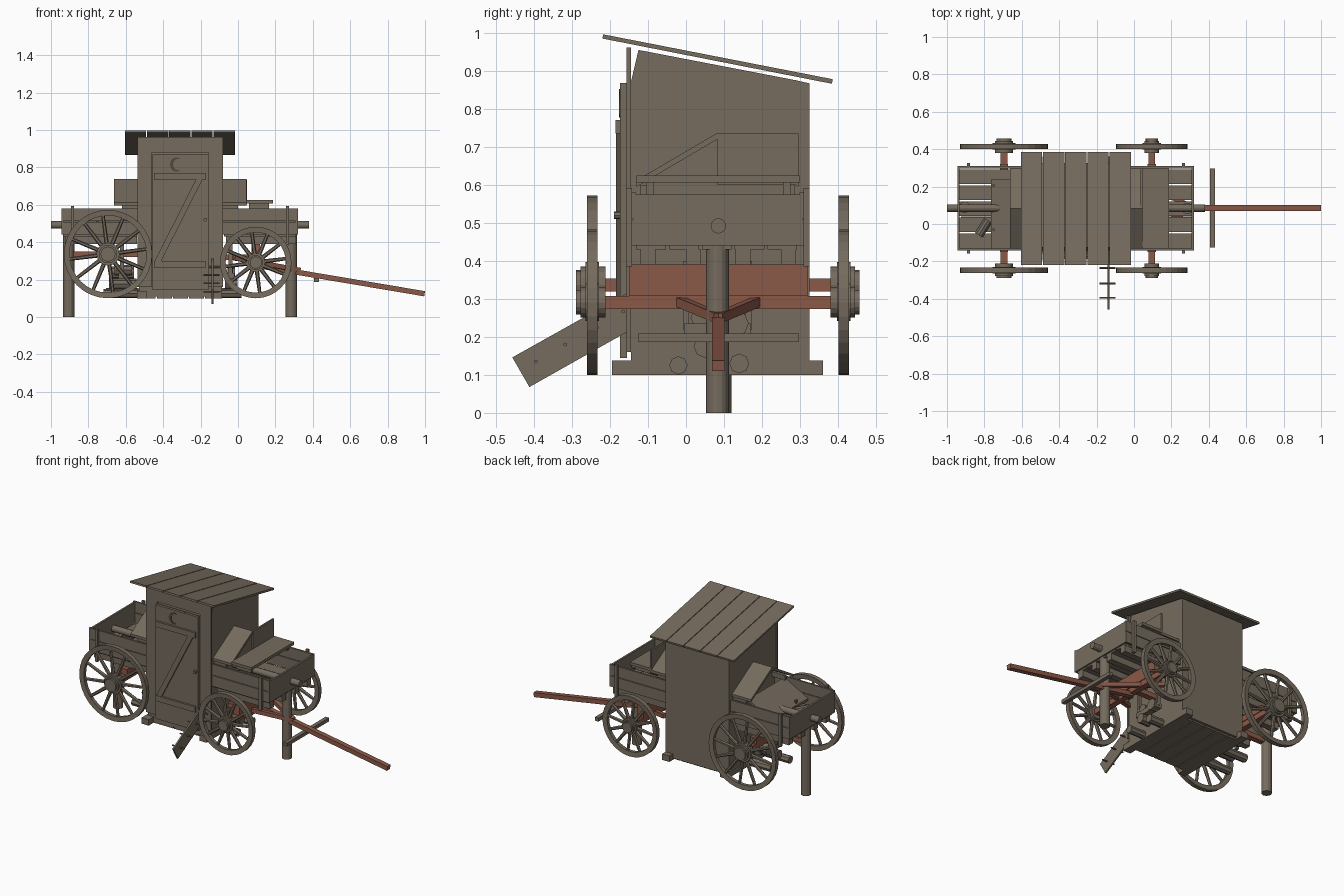
import bpy
import bmesh
from math import pi, sin, cos
from mathutils import Vector, Matrix

cube = bpy.data.objects.get("Cube")
if cube:
    bpy.data.objects.remove(cube)


def material(name, rgb):
    m = bpy.data.materials.new(name)
    m.use_nodes = True
    m.diffuse_color = (*rgb, 1)
    m.node_tree.nodes["Principled BSDF"].inputs["Base Color"].default_value = (*rgb, 1)
    return m


WOOD = material("weathered_wood", (0.18, 0.148, 0.112))
RED = material("faded_red_paint", (0.26, 0.1, 0.065))
DARK = material("dark_opening", (0.08, 0.065, 0.05))


def finish(name, bm, mat):
    bmesh.ops.recalc_face_normals(bm, faces=bm.faces)
    mesh = bpy.data.meshes.new(name)
    bm.to_mesh(mesh)
    bm.free()
    mesh.materials.append(mat)
    ob = bpy.data.objects.new(name, mesh)
    bpy.context.collection.objects.link(ob)
    return ob


def box(name, x, y, z, mat=WOOD):
    """Axis-aligned block from (low, high) pairs."""
    bm = bmesh.new()
    size = [b - a for a, b in (x, y, z)]
    mid = [(a + b) / 2 for a, b in (x, y, z)]
    bmesh.ops.create_cube(bm, size=1, matrix=Matrix.Translation(mid) @ Matrix.Diagonal((*size, 1)))
    return finish(name, bm, mat)


def bar(name, p, q, w, h, mat=WOOD):
    """Squared timber from p to q, w wide and h high."""
    p, q = Vector(p), Vector(q)
    d = q - p
    a = d.normalized()
    s = Vector((0, 0, 1)).cross(a).normalized()
    rot = Matrix((a, s, a.cross(s))).transposed().to_4x4()
    bm = bmesh.new()
    bmesh.ops.create_cube(bm, size=1, matrix=Matrix.Translation((p + q) / 2) @ rot
                          @ Matrix.Diagonal((d.length, w, h, 1)))
    return finish(name, bm, mat)


def add_rod(bm, p, q, r, r2, n):
    p, q = Vector(p), Vector(q)
    rot = (q - p).to_track_quat("Z", "Y").to_matrix().to_4x4()
    bmesh.ops.create_cone(bm, cap_ends=True, segments=n, radius1=r, radius2=r2,
                          depth=(q - p).length, matrix=Matrix.Translation((p + q) / 2) @ rot)


def rod(name, p, q, r, n=14, mat=WOOD):
    bm = bmesh.new()
    add_rod(bm, p, q, r, r, n)
    return finish(name, bm, mat)


def prism(name, pts, axis, lo, hi, mat=WOOD):
    """Outline extruded along x (outline in y,z) or y (outline in x,z)."""
    put = (lambda u, v, t: (t, u, v)) if axis == "x" else (lambda u, v, t: (u, t, v))
    bm = bmesh.new()
    face = bm.faces.new([bm.verts.new(put(u, v, lo)) for u, v in pts])
    out = bmesh.ops.extrude_face_region(bm, geom=[face])
    moved = [g for g in out["geom"] if isinstance(g, bmesh.types.BMVert)]
    bmesh.ops.translate(bm, verts=moved, vec=put(0, 0, hi - lo))
    return finish(name, bm, mat)


def wheel(name, x, y, z, r, side):
    """Rim, twelve spokes and a stepped hub about the y axis."""
    bm = bmesh.new()
    n = 32
    section = [(r, -0.014), (r, 0.014), (r - 0.03, 0.011), (r - 0.03, -0.011)]
    rings = [[bm.verts.new((x + a * cos(2 * pi * i / n), y + b, z + a * sin(2 * pi * i / n)))
              for a, b in section] for i in range(n)]
    for i in range(n):
        for j in range(4):
            k = (j + 1) % 4
            m = (i + 1) % n
            bm.faces.new((rings[i][j], rings[i][k], rings[m][k], rings[m][j]))
    for i in range(12):
        d = Vector((cos(pi * i / 6 + 0.13), 0, sin(pi * i / 6 + 0.13)))
        c = Vector((x, y, z))
        add_rod(bm, c + d * 0.03, c + d * (r - 0.02), 0.012, 0.009, 6)
    hub = r * 0.26
    for a, b, k in ((-0.035, 0.03, 0.8), (-0.018, 0.018, 1.0), (0.03, 0.042, 0.65)):
        add_rod(bm, (x, y + side * a, z), (x, y + side * b, z), hub * k, hub * k, 16)
    finish(name, bm, WOOD)


# Cabin with sloped top, frame boards and skids
prism("cabin", [(-0.145, 0.11), (-0.145, 0.87), (-0.125, 0.955), (0.29, 0.875),
                (0.325, 0.867), (0.325, 0.11)], "x", -0.53, -0.085)
for label, x in (("left", (-0.158, -0.08)), ("right", (-0.536, -0.46))):
    box("front_board_" + label, x, (-0.157, -0.145), (0.16, 0.962))
box("door_header", (-0.46, -0.158), (-0.157, -0.145), (0.88, 0.962))
for i, x in enumerate((-0.515, -0.11)):
    box(f"skid_{i}", (x - 0.025, x + 0.025), (-0.195, 0.36), (0.1, 0.138))
for i in range(5):
    x = -0.52 + 0.086 * i
    box(f"floor_plank_{i}", (x, x + 0.08), (-0.145, 0.31), (0.1, 0.115))

# Roof planks
for i in range(5):
    x = -0.605 + 0.1185 * i
    prism(f"roof_plank_{i}", [(-0.22, 0.985), (-0.218, 0.996), (0.386, 0.878), (0.384, 0.866)],
          "x", x, x + 0.114)

# Door with braces, crescent and hardware
for i in range(3):
    x = -0.458 + 0.1 * i
    box(f"door_plank_{i}", (x, x + 0.099), (-0.173, -0.155), (0.145, 0.868))
for i, z in enumerate((0.265, 0.735)):
    box(f"door_brace_{i}", (-0.45, -0.172), (-0.186, -0.173), (z, z + 0.035))
prism("door_diagonal", [(-0.445, 0.3), (-0.41, 0.3), (-0.19, 0.735), (-0.225, 0.735)],
      "y", -0.184, -0.173)
arc = [pi * (0.3 + 1.4 * i / 10) for i in range(11)]
moon = [(-0.33 + 0.034 * cos(a), 0.815 + 0.038 * sin(a)) for a in arc]
moon += [(-0.321 + 0.026 * cos(a), 0.815 + 0.03 * sin(a)) for a in reversed(arc[1:-1])]
prism("door_crescent", moon, "y", -0.176, -0.173, DARK)
rod("door_knob", (-0.175, -0.19, 0.52), (-0.175, -0.17, 0.52), 0.01, 8)

# Wagon bed halves on either side of the cabin
for label, x0, x1, end in (("rear", -0.945, -0.53, -0.945), ("front", -0.085, 0.32, 0.308)):
    for s, y in (("right", -0.143), ("left", 0.298)):
        for i, z in enumerate((0.44, 0.512)):
            box(f"{label}_side_{s}_{i}", (x0, x1), (y, y + 0.012), (z, z + 0.068))
    box(label + "_end_board", (end, end + 0.012), (-0.14, 0.308), (0.44, 0.575))
    for i in range(5):
        y = -0.13 + 0.086 * i
        box(f"{label}_floor_{i}", (x0 + 0.01, x1 - 0.01), (y, y + 0.078), (0.43, 0.442))
    for i, y in enumerate((-0.12, 0.0, 0.13, 0.25)):
        box(f"{label}_joist_{i}", (x0 + 0.02, x1 - 0.01), (y, y + 0.04), (0.39, 0.43))

# Side stakes, end posts and carrying pole
for x in (-0.885, 0.265):
    for y in (-0.15, 0.317):
        box("side_stake", (x - 0.009, x + 0.009), (y - 0.008, y + 0.008), (0.385, 0.592))
for x, y in ((-0.905, 0.09), (0.285, 0.083)):
    rod("support_post", (x, y, 0), (x, y, 0.46), 0.03, 16)
rod("carrying_pole", (-1.0, 0.085, 0.492), (0.38, 0.085, 0.492), 0.02, 16)

# Running gear
for label, x, z, r in (("rear", -0.695, 0.336, 0.236), ("front", 0.095, 0.291, 0.191)):
    for s, y, side in (("right", -0.247, -1), ("left", 0.415, 1)):
        wheel(f"{label}_wheel_{s}", x, y, z, r, side)
    box(label + "_axle", (x - 0.018, x + 0.018), (-0.225, 0.393), (z - 0.017, z + 0.017), RED)
    box(label + "_bolster", (x - 0.022, x + 0.022), (-0.15, 0.32), (z + 0.017, 0.39), RED)
box("rear_reach", (-0.88, -0.53), (0.067, 0.103), (0.32, 0.35), RED)
box("front_reach", (-0.085, 0.12), (0.067, 0.103), (0.305, 0.335), RED)

# Tongue, hounds and crossbar
bar("tongue", (0.09, 0.085, 0.277), (0.998, 0.085, 0.124), 0.032, 0.028, RED)
for y in (-0.07, 0.24):
    bar("hound", (-0.02, y, 0.315), (0.33, 0.085, 0.25), 0.025, 0.025, RED)
box("crossbar", (0.407, 0.432), (-0.125, 0.297), (0.187, 0.209))

# Peaked bench boards passing through the cabin
for label, y in (("right", -0.13), ("left", 0.296)):
    prism("sloped_panel_" + label, [(y, 0.595), (0.083, 0.72), (0.083, 0.737), (y, 0.612)],
          "x", -0.663, 0.045)
box("seat_back", (0.036, 0.047), (0.083, 0.296), (0.6, 0.735))
box("seat", (0.045, 0.186), (-0.13, 0.298), (0.606, 0.624))
for y in (-0.105, 0.255):
    box("seat_support", (0.06, 0.165), (y, y + 0.02), (0.575, 0.606))
for y in (-0.12, 0.27):
    box("bench_rail", (-0.62, 0.0), (y, y + 0.015), (0.57, 0.6))

# Loose load in the rear bed
prism("leaning_board", [(-0.765, 0.47), (-0.6, 0.56), (-0.6, 0.575), (-0.765, 0.485)],
      "y", -0.13, 0.237)
for y in (-0.03, 0.205):
    rod("board_peg", (-0.75, y, 0.48), (-0.75, y, 0.51), 0.008, 8)
rod("short_log", (-0.83, -0.06, 0.465), (-0.78, 0.02, 0.465), 0.025, 10)

# Boarding ladder plank with rungs
prism("ladder_plank", [(-0.457, 0.146), (-0.412, 0.068), (-0.155, 0.213), (-0.155, 0.315)],
      "x", -0.142, -0.132)
for y, z in ((-0.395, 0.135), (-0.318, 0.18), (-0.235, 0.225), (-0.165, 0.267)):
    rod("ladder_rung", (-0.185, y, z), (-0.098, y, z), 0.005, 6)

# Logs and slings hung under the bed
for x0, x1 in ((-0.72, -0.52), (-0.1, 0.02)):
    for i, (y, z, r) in enumerate(((-0.02, 0.125, 0.024), (0.14, 0.13, 0.026), (0.05, 0.175, 0.03),
                                   (0.13, 0.235, 0.035), (0.04, 0.25, 0.028))):
        rod("slung_log", (x0 + 0.015 * i, y, z), (x1 - 0.012 * i, y, z), r, 8)
    x = (x0 + x1) / 2
    box("sling_bar", (x - 0.02, x + 0.02), (-0.005, 0.17), (0.205, 0.235))
    for y in (0.0, 0.165):
        box("sling_hanger", (x - 0.01, x + 0.01), (y - 0.008, y + 0.008), (0.22, 0.4))
